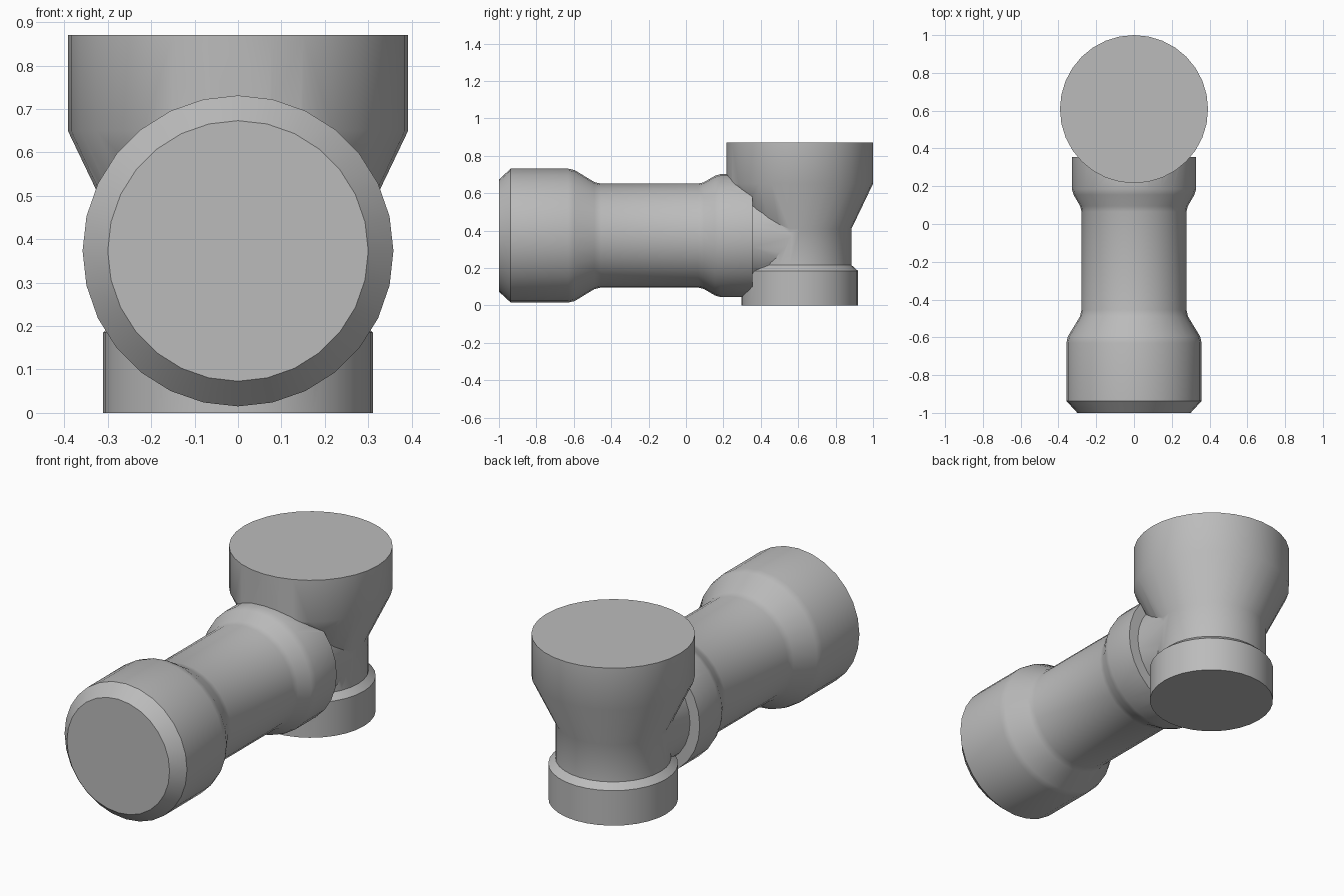
import bpy, bmesh, math
from mathutils import Matrix

cube = bpy.data.objects.get("Cube")
if cube:
    bpy.data.objects.remove(cube, do_unlink=True)

grey = bpy.data.materials.new("plain grey")
grey.use_nodes = True
grey.diffuse_color = (0.5, 0.5, 0.5, 1)
grey.node_tree.nodes["Principled BSDF"].inputs["Base Color"].default_value = (0.5, 0.5, 0.5, 1)


def turned_part(name, profile, sides, matrix):
    """Solid of revolution from (radius, height) pairs, with flat end caps."""
    bm = bmesh.new()
    rings = []
    for radius, height in profile:
        angles = [math.tau * i / sides for i in range(sides)]
        rings.append([bm.verts.new((radius * math.cos(a), radius * math.sin(a), height)) for a in angles])
    for low, high in zip(rings, rings[1:]):
        for i in range(sides):
            j = (i + 1) % sides
            bm.faces.new((low[i], low[j], high[j], high[i]))
    bm.faces.new(rings[0][::-1])
    bm.faces.new(rings[-1])
    bm.transform(matrix)
    bmesh.ops.recalc_face_normals(bm, faces=bm.faces)
    mesh = bpy.data.meshes.new(name)
    bm.to_mesh(mesh)
    bm.free()
    mesh.materials.append(grey)
    obj = bpy.data.objects.new(name, mesh)
    bpy.context.collection.objects.link(obj)
    return obj


# Upright branch: bottom collar, neck, flared cup
upright = turned_part("pipe_fitting", [
    (0.311, 0), (0.311, 0.185), (0.277, 0.215), (0.277, 0.41),
    (0.392, 0.65), (0.392, 0.87)], 32, Matrix.Translation((0, 0.608, 0)))

# Horizontal branch: chamfered socket, barrel, shoulder, short stub into the neck
barrel = turned_part("horizontal_branch", [
    (0.3, -1), (0.358, -0.937), (0.358, -0.63), (0.35, -0.595),
    (0.286, -0.49), (0.278, -0.455), (0.278, 0.065), (0.285, 0.095),
    (0.32, 0.155), (0.329, 0.185), (0.329, 0.355), (0.273, 0.356),
    (0.273, 0.59)], 28,
    Matrix.Translation((0, 0, 0.373)) @ Matrix.Rotation(-math.pi / 2, 4, 'X'))

# Fuse the branches into one solid
bpy.ops.object.select_all(action='DESELECT')
bpy.context.view_layer.objects.active = upright
upright.select_set(True)
union = upright.modifiers.new("union", 'BOOLEAN')
union.operation = 'UNION'
union.solver = 'EXACT'
union.object = barrel
bpy.ops.object.modifier_apply(modifier=union.name)
bpy.data.objects.remove(barrel, do_unlink=True)
bpy.ops.object.shade_smooth_by_angle(angle=math.radians(33))
